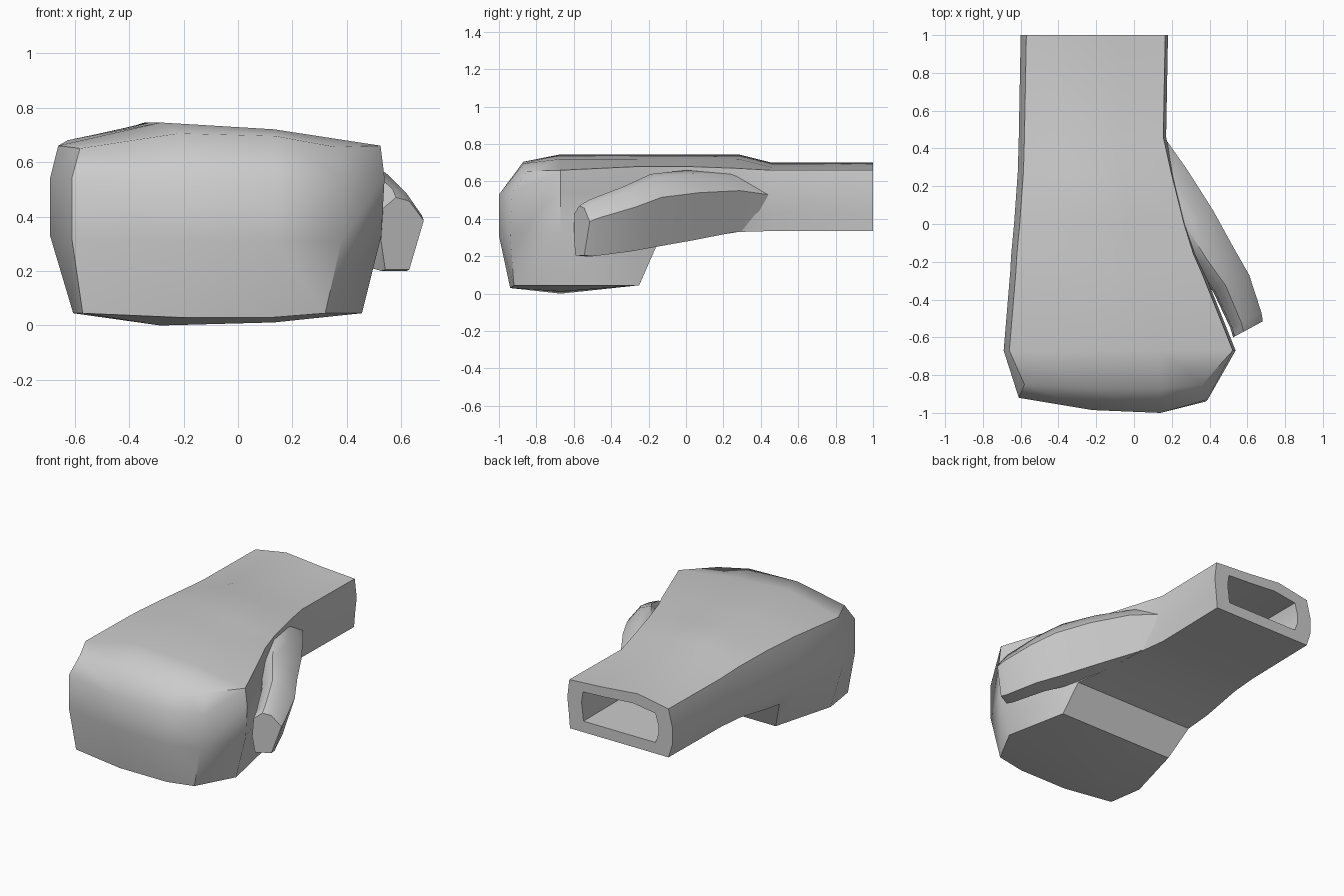
import bpy, bmesh, math
from mathutils import Vector

if "Cube" in bpy.data.objects:
    bpy.data.objects.remove(bpy.data.objects["Cube"])


def finish(name, bm):
    bmesh.ops.recalc_face_normals(bm, faces=bm.faces)
    mesh = bpy.data.meshes.new(name)
    bm.to_mesh(mesh)
    bm.free()
    ob = bpy.data.objects.new(name, mesh)
    bpy.context.collection.objects.link(ob)
    bpy.ops.object.select_all(action='DESELECT')
    bpy.context.view_layer.objects.active = ob
    ob.select_set(True)
    bpy.ops.object.shade_smooth_by_angle(angle=math.radians(48))
    return ob


def add_ring(bm, pts):
    return [bm.verts.new(p) for p in pts]


def bridge(bm, a, b):
    n = len(a)
    for i in range(n):
        j = (i + 1) % n
        bm.faces.new((a[i], a[j], b[j], b[i]))


def hand_section(y, xl, xr, bl, br, zt, ze, zb, low, dip=0.0):
    """12-point cross-section, clockwise from lower left corner."""
    w = xr - xl
    c1, c2 = xl + 0.33 * w, xl + 0.67 * w
    return [Vector((x, y, z)) for x, z in (
        (bl, zb), (xl, low), (xl, 0.54), (xl + 0.03, ze),
        (c1, zt), (c2, zt - 0.025), (xr - 0.015, ze), (xr, 0.54),
        (xr - 0.012, low), (br, zb), (c2, zb - dip * 0.75), (c1, zb - dip))]


# Hand: wrist, palm and curled fingers lofted from back to front
# y, left, right, bottom left, bottom right, top, top edge, bottom, low side, dip
sections = [
    (1.00, -0.60, 0.18, -0.57, 0.16, 0.70, 0.66, 0.335, 0.43, 0),
    (0.46, -0.61, 0.17, -0.58, 0.15, 0.70, 0.66, 0.335, 0.43, 0),
    (0.28, -0.615, 0.21, -0.59, 0.18, 0.745, 0.67, 0.33, 0.41, 0),
    (0.00, -0.635, 0.28, -0.60, 0.25, 0.745, 0.68, 0.285, 0.37, 0),
    (-0.16, -0.65, 0.33, -0.58, 0.32, 0.745, 0.68, 0.25, 0.34, 0),
    (-0.25, -0.655, 0.37, -0.49, 0.37, 0.745, 0.68, 0.045, 0.33, 0),
    (-0.67, -0.69, 0.538, -0.605, 0.455, 0.745, 0.66, 0.045, 0.33, 0.045),
]
bm = bmesh.new()
rings = [add_ring(bm, hand_section(*s)) for s in sections]

# knuckle ring closing onto the front of the fist
front = add_ring(bm, [
    (-0.57, -0.90, 0.045), (-0.61, -0.92, 0.32), (-0.61, -0.92, 0.54), (-0.58, -0.85, 0.65),
    (-0.22, -0.87, 0.705), (0.14, -0.87, 0.695), (0.36, -0.85, 0.655), (0.39, -0.93, 0.54),
    (0.38, -0.94, 0.31), (0.32, -0.92, 0.045), (0.13, -0.94, 0.03), (-0.22, -0.94, 0.03)])
rings.append(front)
for a, b in zip(rings, rings[1:]):
    bridge(bm, a, b)

# front face as a 3 x 3 patch
f = front
m1, m2, n2, n1 = add_ring(bm, [(-0.22, -0.985, 0.53), (0.14, -1.0, 0.53),
                               (0.14, -1.0, 0.31), (-0.22, -0.985, 0.31)])
rows = [[f[3], f[4], f[5], f[6]], [f[2], m1, m2, f[7]],
        [f[1], n1, n2, f[8]], [f[0], f[11], f[10], f[9]]]
for r, s in zip(rows, rows[1:]):
    for i in range(3):
        bm.faces.new((r[i], r[i + 1], s[i + 1], s[i]))

# wrist rim and recessed opening
centre = Vector((-0.21, 1.0, 0.52))


def opening(y):
    pts = []
    for v in rings[0]:
        d = v.co - centre
        pts.append((centre.x + d.x * 0.73, y, centre.z + d.z * 0.6))
    return add_ring(bm, pts)


rim, floor = opening(1.0), opening(0.6)
bridge(bm, rings[0], rim)
bridge(bm, rim, floor)
bm.faces.new(floor)
finish("fist", bm)

# Thumb: outer xy, inner xy, bottom, top
thumb_sections = [
    ((0.16, 0.46), (0.00, 0.46), 0.37, 0.60),
    ((0.28, 0.29), (0.02, 0.22), 0.33, 0.655),
    ((0.42, 0.07), (0.18, -0.03), 0.285, 0.66),
    ((0.53, -0.13), (0.31, -0.22), 0.25, 0.64),
    ((0.61, -0.27), (0.42, -0.36), 0.225, 0.575),
    ((0.675, -0.47), (0.51, -0.55), 0.20, 0.50),
    ((0.682, -0.515), (0.525, -0.60), 0.205, 0.47),
]
profile = [(0.1, 0), (0.66, 0), (1, 0.68), (0.66, 0.95), (0.35, 1), (0.05, 0.85), (0, 0.4)]
bm = bmesh.new()
rings = []
for o, i, z0, z1 in thumb_sections:
    rings.append(add_ring(bm, [(i[0] + (o[0] - i[0]) * u, i[1] + (o[1] - i[1]) * u,
                                z0 + (z1 - z0) * v) for u, v in profile]))
for a, b in zip(rings, rings[1:]):
    bridge(bm, a, b)
bm.faces.new(rings[0])
bm.faces.new(rings[-1])
finish("thumb", bm)
